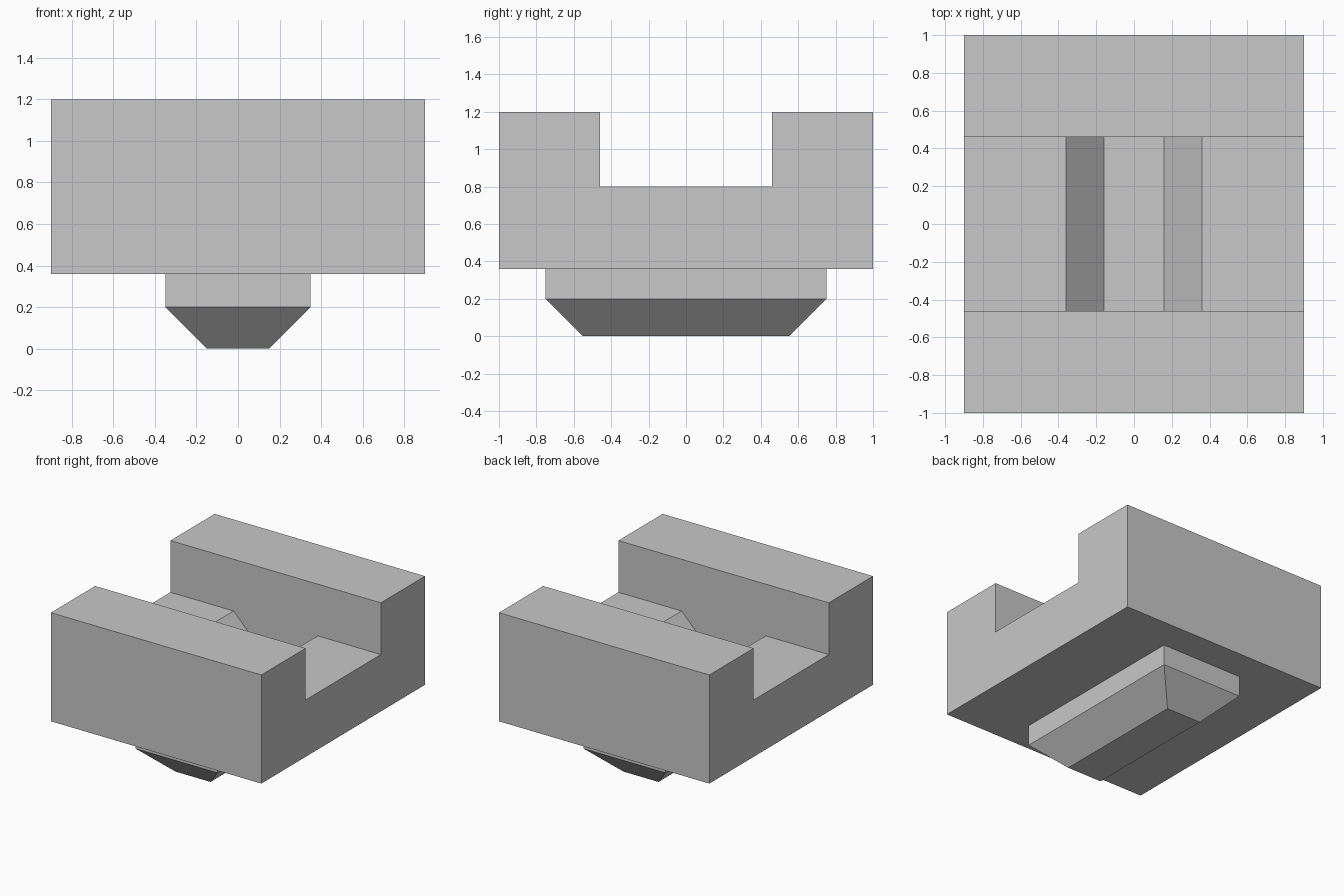
import bpy
import bmesh

if "Cube" in bpy.data.objects:
    bpy.data.objects.remove(bpy.data.objects["Cube"])

grey = bpy.data.materials.new("light grey")
grey.diffuse_color = (0.58, 0.58, 0.58, 1)
grey.use_nodes = True
grey.node_tree.nodes["Principled BSDF"].inputs["Base Color"].default_value = grey.diffuse_color


def finish(name, bm):
    bmesh.ops.recalc_face_normals(bm, faces=bm.faces)
    mesh = bpy.data.meshes.new(name)
    bm.to_mesh(mesh)
    bm.free()
    mesh.materials.append(grey)
    obj = bpy.data.objects.new(name, mesh)
    bpy.context.collection.objects.link(obj)
    return obj


def extrude(name, points, vec):
    """Closed profile swept along a vector."""
    bm = bmesh.new()
    face = bm.faces.new([bm.verts.new(p) for p in points])
    geom = bmesh.ops.extrude_face_region(bm, geom=[face])["geom"]
    verts = [v for v in geom if isinstance(v, bmesh.types.BMVert)]
    bmesh.ops.translate(bm, verts=verts, vec=vec)
    return finish(name, bm)


# U-shaped body: side profile swept across the width
half = [(1, 0.36), (1, 1.2), (0.46, 1.2), (0.46, 0.8)]
profile = half + [(-y, z) for y, z in reversed(half)]
body = extrude("channel_body", [(-0.9, y, z) for y, z in profile], (1.8, 0, 0))

# Sloped socket cut into the channel floor between the two walls
socket = [(-0.36, 0.8), (-0.16, 0.6), (0.16, 0.6), (0.36, 0.8),
          (0.36, 0.9), (-0.36, 0.9)]
cutter = extrude("socket_cutter", [(x, -0.46, z) for x, z in socket], (0, 0.92, 0))
cut = body.modifiers.new("socket", "BOOLEAN")
cut.operation = "DIFFERENCE"
cut.solver = "EXACT"
cut.object = cutter

# Apply the cut and discard the helper
bpy.context.view_layer.update()
deps = bpy.context.evaluated_depsgraph_get()
cut_mesh = bpy.data.meshes.new_from_object(body.evaluated_get(deps))
body.modifiers.clear()
body.data = cut_mesh
bpy.data.objects.remove(cutter)

# Peg underneath: straight block with a tapered lower end
bm = bmesh.new()
rings = []
for hx, hy, z in [(0.15, 0.55, 0), (0.35, 0.75, 0.2), (0.35, 0.75, 0.36)]:
    rings.append([bm.verts.new((sx * hx, sy * hy, z))
                  for sx, sy in [(-1, -1), (1, -1), (1, 1), (-1, 1)]])
for low, high in zip(rings, rings[1:]):
    for i in range(4):
        j = (i + 1) % 4
        bm.faces.new((low[i], low[j], high[j], high[i]))
bm.faces.new(rings[0])
bm.faces.new(rings[-1])
finish("tapered_peg", bm)
